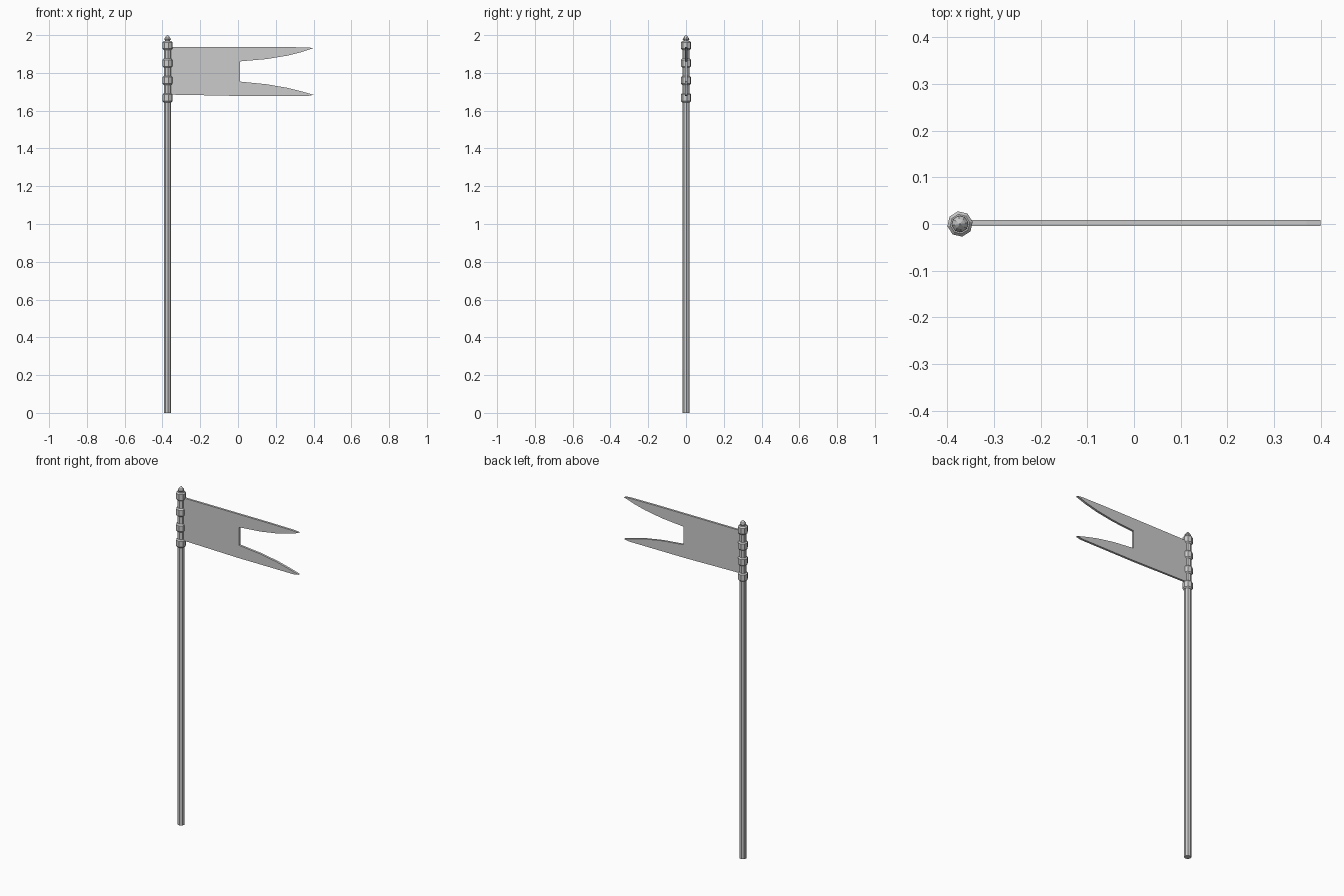
import bpy, bmesh, math

if "Cube" in bpy.data.objects:
    bpy.data.objects.remove(bpy.data.objects["Cube"])

POLE_X = -0.373
SIDES = 8
TWIST = math.radians(10)


def finish(bm, name):
    bmesh.ops.recalc_face_normals(bm, faces=bm.faces[:])
    mesh = bpy.data.meshes.new(name)
    bm.to_mesh(mesh)
    bm.free()
    obj = bpy.data.objects.new(name, mesh)
    bpy.context.collection.objects.link(obj)
    return obj


def turned(name, profile):
    """Low-poly turned part on the pole axis; profile is (radius, z) upward."""
    bm = bmesh.new()
    rings = []
    for r, z in profile:
        ring = []
        for i in range(SIDES):
            a = TWIST + math.tau * i / SIDES
            ring.append(bm.verts.new((POLE_X + r * math.cos(a), r * math.sin(a), z)))
        rings.append(ring)
    for lo, hi in zip(rings, rings[1:]):
        for i in range(SIDES):
            j = (i + 1) % SIDES
            bm.faces.new((lo[i], lo[j], hi[j], hi[i]))
    bm.faces.new(rings[0][::-1])
    bm.faces.new(rings[-1])
    return finish(bm, name)


# Pole
turned("pole", [(0.0195, 0), (0.0195, 1.97)])

# Collars with chamfered rims
for n, z in enumerate((1.668, 1.76, 1.852, 1.945)):
    turned(f"collar_{n + 1}", [(0.021, z - 0.024), (0.0275, z - 0.017),
                               (0.0275, z + 0.017), (0.021, z + 0.024)])

# Pointed finial
turned("finial", [(0.013, 1.96), (0.014, 1.972), (0.018, 1.979), (0.011, 1.99), (0.001, 2.0)])

# Swallow-tailed flag
outline = [(-0.373, 1.685), (-0.2, 1.682), (0.0, 1.678), (0.2, 1.678), (0.37, 1.678),
           (0.4, 1.684), (0.34, 1.701), (0.26, 1.721), (0.15, 1.74), (0.01, 1.754),
           (0.01, 1.861), (0.15, 1.873), (0.26, 1.891), (0.34, 1.911), (0.4, 1.931),
           (0.37, 1.935), (0.2, 1.937), (0.0, 1.937), (-0.373, 1.937)]
bm = bmesh.new()
face = bm.faces.new([bm.verts.new((x, -0.004, z)) for x, z in outline])
ext = bmesh.ops.extrude_face_region(bm, geom=[face], use_keep_orig=True)
moved = [v for v in ext["geom"] if isinstance(v, bmesh.types.BMVert)]
bmesh.ops.translate(bm, verts=moved, vec=(0, 0.013, 0))
finish(bm, "flag")
